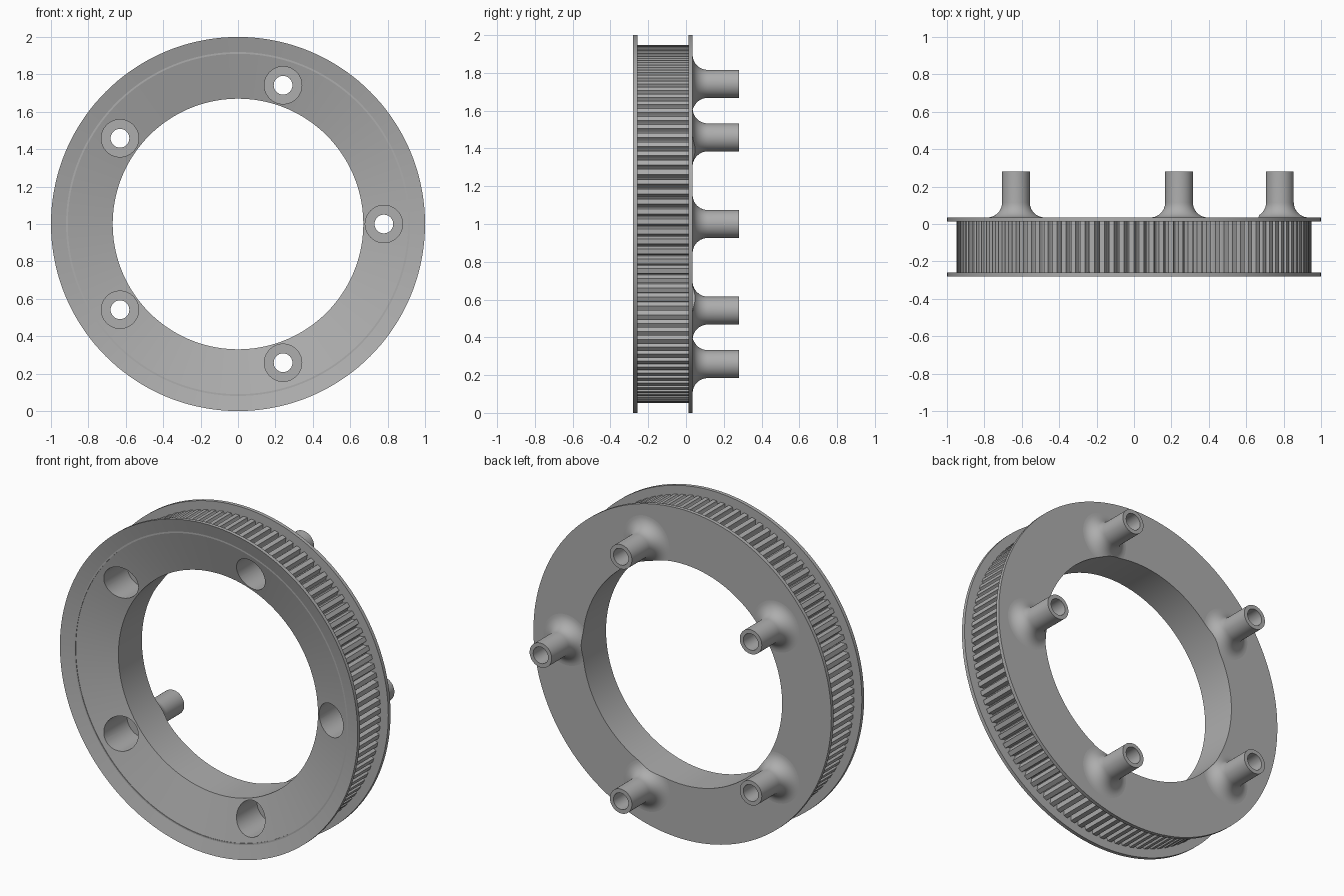
import bpy, bmesh, math
from mathutils import Matrix

cube = bpy.data.objects.get("Cube")
if cube:
    bpy.data.objects.remove(cube, do_unlink=True)

grey = bpy.data.materials.new("satin grey")
grey.use_nodes = True
grey.diffuse_color = (0.42, 0.42, 0.42, 1)
grey.node_tree.nodes["Principled BSDF"].inputs["Base Color"].default_value = (0.42, 0.42, 0.42, 1)

TEETH = 112
SEGS = 144
FRONT, BACK = -0.28, 0.035
FLANGE = 0.022
BORE = 0.67
POST_R, HOLE_R, HEAD_R = 0.074, 0.05, 0.1
POST_CIRCLE = 0.78


def finish(name, bm):
    bmesh.ops.recalc_face_normals(bm, faces=bm.faces)
    mesh = bpy.data.meshes.new(name)
    bm.to_mesh(mesh)
    bm.free()
    mesh.materials.append(grey)
    obj = bpy.data.objects.new(name, mesh)
    bpy.context.collection.objects.link(obj)
    return obj


def lathe(name, profile, segs, x=0.0, z=1.0):
    """Spin a closed (radius, y) profile about an axis parallel to y."""
    bm = bmesh.new()
    rows = []
    for i in range(segs):
        a = 2 * math.pi * i / segs
        rows.append([bm.verts.new((x + r * math.cos(a), y, z + r * math.sin(a)))
                     for r, y in profile])
    n = len(profile)
    for i in range(segs):
        p, q = rows[i], rows[(i + 1) % segs]
        for j in range(n):
            k = (j + 1) % n
            bm.faces.new((p[j], p[k], q[k], q[j]))
    return finish(name, bm)


def cutter(radius, y0, y1, segs, x=0.0, z=1.0):
    bm = bmesh.new()
    place = Matrix.Translation((x, (y0 + y1) / 2, z)) @ Matrix.Rotation(math.pi / 2, 4, 'X')
    bmesh.ops.create_cone(bm, cap_ends=True, segments=segs, radius1=radius,
                          radius2=radius, depth=y1 - y0, matrix=place)
    obj = finish("cutter", bm)
    obj.hide_render = True
    return obj


def subtract(obj, tool):
    mod = obj.modifiers.new("cut", 'BOOLEAN')
    mod.operation, mod.solver, mod.object = 'DIFFERENCE', 'EXACT', tool
    bpy.context.view_layer.objects.active = obj
    bpy.ops.object.modifier_apply(modifier=mod.name)
    bpy.data.objects.remove(tool, do_unlink=True)


def smooth(obj):
    bpy.ops.object.select_all(action='DESELECT')
    obj.select_set(True)
    bpy.context.view_layer.objects.active = obj
    bpy.ops.object.shade_smooth_by_angle(angle=math.radians(30))


# Flanged ring with a dished front face
ring = lathe("flanged_ring", [
    (1, FRONT), (1, FRONT + FLANGE), (0.91, FRONT + FLANGE),
    (0.91, BACK - FLANGE), (1, BACK - FLANGE), (1, BACK),
    (BORE, BACK), (BORE, FRONT + 0.09)], SEGS)

# Toothed belt track between the flanges
bm = bmesh.new()
pitch = 2 * math.pi / TEETH
outline = []
for t in range(TEETH):
    for f, r in ((0.0, 0.948), (0.5, 0.948), (0.6, 0.925), (0.7, 0.918),
                 (0.8, 0.918), (0.9, 0.925)):
        a = (t + f) * pitch
        outline.append([bm.verts.new((r * math.cos(a), y, 1 + r * math.sin(a)))
                        for y in (FRONT + FLANGE, BACK - FLANGE)])
for i, (p, q) in enumerate(outline):
    s, t = outline[(i + 1) % len(outline)]
    bm.faces.new((p, q, t, s))
track = finish("toothed_track", bm)

# Hollow posts with filleted feet, and stepped screw holes through the ring
fillet = 0.08
foot = [(POST_R + fillet * (1 - math.sin(a)), BACK + fillet * (1 - math.cos(a)))
        for a in (math.pi / 2 * i / 10 for i in range(11))]
post_profile = [(HOLE_R, BACK - 0.01), (POST_R + fillet, BACK - 0.01)] + foot + [
    (POST_R, 0.28), (HOLE_R, 0.28)]
parts = [ring, track]
for i in range(5):
    a = 2 * math.pi * i / 5
    x, z = POST_CIRCLE * math.cos(a), 1 + POST_CIRCLE * math.sin(a)
    subtract(ring, cutter(HEAD_R, -0.4, -0.02, 40, x, z))
    subtract(ring, cutter(HOLE_R, -0.1, 0.1, 40, x, z))
    post = lathe(f"post_{i + 1}", post_profile, 40, x, z)
    subtract(post, cutter(BORE, -0.1, 0.2, SEGS))
    parts.append(post)

for part in parts:
    smooth(part)
